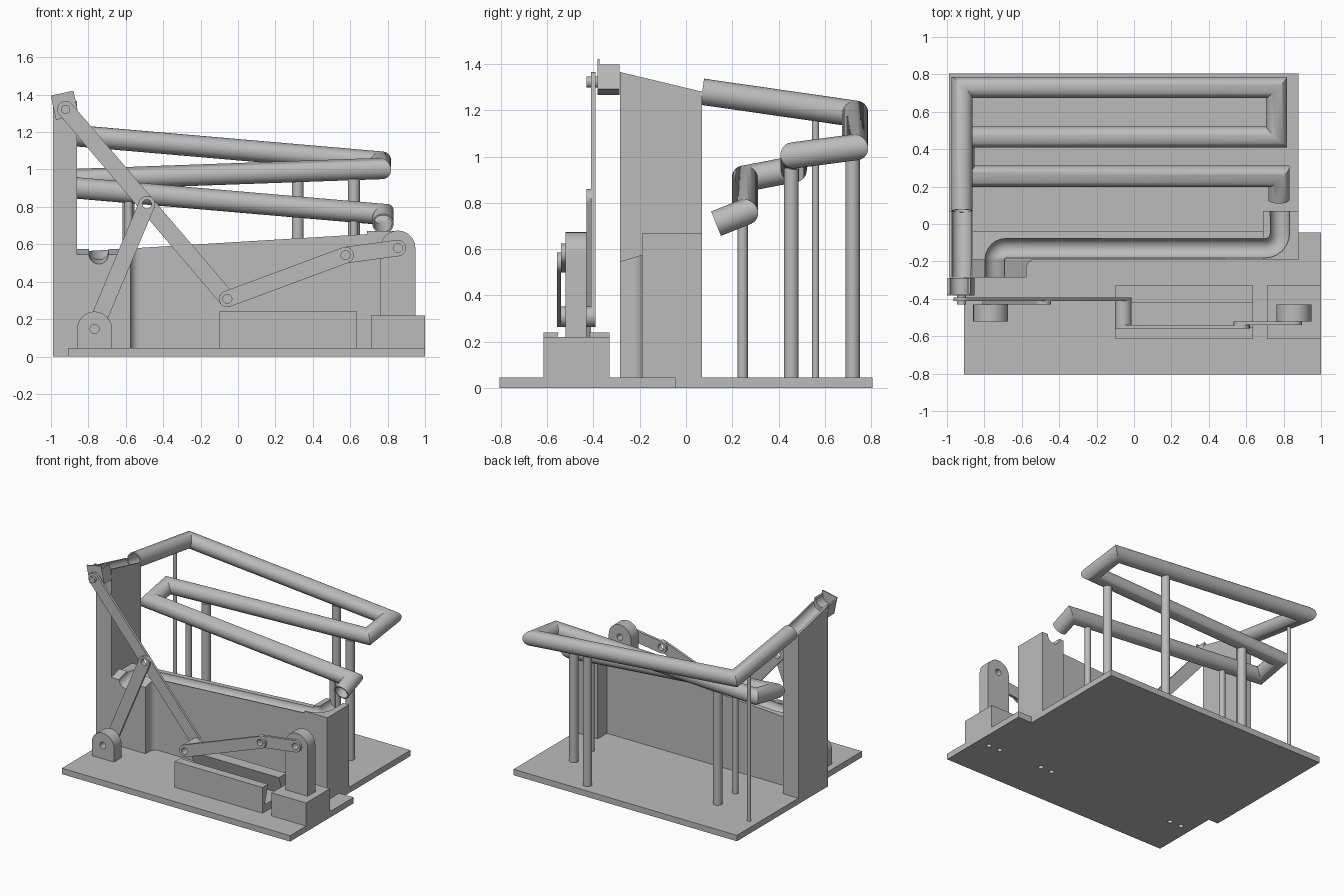
import bpy, bmesh, math
from mathutils import Vector, Matrix

if "Cube" in bpy.data.objects:
    bpy.data.objects.remove(bpy.data.objects["Cube"], do_unlink=True)

grey = bpy.data.materials.new("plain grey")
grey.use_nodes = True
grey.diffuse_color = (0.5, 0.5, 0.5, 1)
grey.node_tree.nodes["Principled BSDF"].inputs["Base Color"].default_value = (0.5, 0.5, 0.5, 1)


def smooth(mesh):
    mesh.shade_smooth()
    mesh.set_sharp_from_angle(angle=math.radians(32))


def finish(name, bm):
    bmesh.ops.recalc_face_normals(bm, faces=bm.faces)
    mesh = bpy.data.meshes.new(name)
    bm.to_mesh(mesh)
    bm.free()
    mesh.materials.append(grey)
    smooth(mesh)
    obj = bpy.data.objects.new(name, mesh)
    bpy.context.collection.objects.link(obj)
    return obj


def prism(name, outline, lo, hi, axis, top=None):
    """Extrude a 2D outline along an axis; top(u, v) may slope the far end."""
    place = {"x": lambda u, v, w: (w, u, v),
             "y": lambda u, v, w: (u, w, v),
             "z": lambda u, v, w: (u, v, w)}[axis]
    bm = bmesh.new()
    a = [bm.verts.new(place(u, v, lo)) for u, v in outline]
    b = [bm.verts.new(place(u, v, top(u, v) if top else hi)) for u, v in outline]
    bm.faces.new(a)
    bm.faces.new(b)
    for i in range(len(a)):
        j = (i + 1) % len(a)
        bm.faces.new((a[i], a[j], b[j], b[i]))
    return finish(name, bm)


def box(name, x0, x1, y0, y1, z0, z1):
    return prism(name, [(x0, y0), (x1, y0), (x1, y1), (x0, y1)], z0, z1, "z")


def arc(cx, cy, r, start, end, n=16):
    return [(cx + r * math.cos(math.radians(start + (end - start) * i / n)),
             cy + r * math.sin(math.radians(start + (end - start) * i / n)))
            for i in range(n + 1)]


def disc(name, cx, cy, r, lo, hi, axis):
    return prism(name, arc(cx, cy, r, 0, 360, 32)[:-1], lo, hi, axis)


def sweep(name, path, r, inner=None, n=32):
    """Mitred round bar along a path, or a hollow pipe when inner is given."""
    pts = [Vector(p) for p in path]
    dirs = [(q - p).normalized() for p, q in zip(pts, pts[1:])]
    side = dirs[0].cross(Vector((0, 0, 1))).normalized()
    up = side.cross(dirs[0])
    bm = bmesh.new()

    def skin(rad):
        ring = [pts[0] + rad * (side * math.cos(t) + up * math.sin(t))
                for t in (math.tau * i / n for i in range(n))]
        rings = [[bm.verts.new(v) for v in ring]]
        for k, d in enumerate(dirs):
            plane = d + dirs[k + 1] if k + 1 < len(dirs) else d
            ring = [v + d * ((pts[k + 1] - v).dot(plane) / d.dot(plane)) for v in ring]
            rings.append([bm.verts.new(v) for v in ring])
        for p, q in zip(rings, rings[1:]):
            bridge(p, q)
        return rings[0], rings[-1]

    def bridge(p, q):
        for i in range(n):
            j = (i + 1) % n
            bm.faces.new((p[i], p[j], q[j], q[i]))

    ends = skin(r)
    if inner:
        for p, q in zip(ends, skin(inner)):
            bridge(p, q)
    else:
        for e in ends:
            bm.faces.new(e)
    return finish(name, bm)


def cut(obj, *cutters):
    for c in cutters:
        mod = obj.modifiers.new("cut", "BOOLEAN")
        mod.operation, mod.solver, mod.object = "DIFFERENCE", "EXACT", c
    bpy.context.view_layer.update()
    deps = bpy.context.evaluated_depsgraph_get()
    mesh = bpy.data.meshes.new_from_object(obj.evaluated_get(deps))
    obj.modifiers.clear()
    obj.data = mesh
    smooth(mesh)


def drop(*objs):
    for o in objs:
        bpy.data.objects.remove(o, do_unlink=True)


HOLE = 0.024
BASE = 0.045


def drill(obj, *centres):
    tools = [disc("drill", x, z, HOLE, -0.7, -0.3, "y") for x, z in centres]
    cut(obj, *tools)
    drop(*tools)


def link(name, a, b, y0, y1, r=0.044):
    ang = math.degrees(math.atan2(b[1] - a[1], b[0] - a[0]))
    outline = arc(*a, r, ang + 90, ang + 270) + arc(*b, r, ang - 90, ang + 90)
    drill(prism(name, outline, y0, y1, "y"), a, b)


def bracket(name, x, z, z0, r=0.093):
    outline = [(x - r, z0), (x + r, z0)] + arc(x, z, r, 0, 180, 24)
    drill(prism(name, outline, -0.52, -0.43, "y"), (x, z))


# Base plates, with screw holes underneath the front one
front_base = box("front_base", -0.91, 1.0, -0.805, -0.045, 0, BASE)
screws = [disc("drill", x + s, -0.475, 0.018, -0.02, 0.03, "z")
          for x in (-0.77, 0.39, 0.855) for s in (-0.048, 0.048)]
cut(front_base, *screws)
drop(*screws)
box("back_base", -0.99, 0.88, -0.285, 0.805, 0, BASE)

# Tower with an open channel on its sloping top
tower = prism("tower", [(-0.285, BASE), (0.07, BASE), (0.07, 1.28), (-0.285, 1.365)],
              -0.99, -0.86, "x")
channel = sweep("channel", [(-0.922, -0.4, 1.39), (-0.922, 0.2, 1.25)], 0.052)
cut(tower, channel)
drop(channel)

# Lower wall and end blocks, with a rolling channel cut along the top
wall = prism("wall", [(-0.87, BASE), (0.7, BASE), (0.7, 0.655), (-0.87, 0.56)],
             -0.19, -0.04, "y")
end_block = box("wall_end_block", 0.69, 0.88, -0.19, 0.07, BASE, 0.67)
plan = [(-0.86, -0.19), (-0.86, -0.285), (-0.575, -0.285)] + \
       arc(-0.525, -0.24, 0.05, 180, 90, 8)
exit_block = prism("wall_exit_block", plan, BASE, 0, "z",
                   top=lambda u, v: 0.575 + (v + 0.19) * 0.3)
right_bend = [(x, y, 0.66) for x, y in arc(0.7, -0.05, 0.08, 0, -90, 6)]
left_bend = [(x, y, 0.57) for x, y in arc(-0.685, -0.19, 0.06, 90, 180, 6)]
channel = sweep("channel", [(0.78, 0.12, 0.67)] + right_bend + left_bend
                + [(-0.745, -0.36, 0.53)], 0.052)
for part in (wall, end_block, exit_block):
    cut(part, channel)
drop(channel)

# Zigzag return pipe
pipe = [(-0.92, 0.07, 1.28), (-0.92, 0.73, 1.185), (0.762, 0.73, 1.04),
        (0.762, 0.465, 1.005), (-0.91, 0.465, 0.945), (-0.91, 0.255, 0.905),
        (0.775, 0.255, 0.76), (0.775, 0.13, 0.71)]
sweep("return_pipe", pipe, 0.057, 0.048)

# Pipe posts: x, y, radius, top
for i, (x, y, r, top) in enumerate([
        (0.62, 0.455, 0.032, 0.95), (0.32, 0.72, 0.031, 1.03),
        (-0.585, 0.455, 0.032, 0.905), (-0.585, 0.245, 0.022, 0.83),
        (-0.92, 0.56, 0.015, 1.16), (0.62, 0.245, 0.022, 0.725)]):
    disc("pipe_post_%d" % (i + 1), x, y, r, BASE, top, "z")

# Drive block, slotted guide block and brackets
box("drive_block", 0.712, 1.0, -0.615, -0.33, BASE, 0.22)
guide = [(-0.615, BASE), (-0.33, BASE), (-0.33, 0.24), (-0.42, 0.24), (-0.375, 0.1),
         (-0.59, 0.1), (-0.55, 0.24), (-0.615, 0.24)]
prism("guide_block", guide, -0.1, 0.637, "x")
bracket("drive_bracket", 0.855, 0.58, 0.22)
bracket("pivot_bracket", -0.767, 0.147, BASE)

# Linkage
crank, elbow, knee = (0.855, 0.58), (0.575, 0.542), (-0.057, 0.308)
middle, foot, tip = (-0.487, 0.815), (-0.767, 0.147), (-0.922, 1.322)
link("crank_link", crank, elbow, -0.54, -0.52)
link("drive_rod", elbow, knee, -0.558, -0.54)
link("rocker_link", middle, foot, -0.43, -0.411)

# Long lifting arm carries three pivots
link("lifting_arm", tip, knee, -0.411, -0.392)
drill(bpy.data.objects["lifting_arm"], middle)
drill(disc("knee_spacer", *knee, 0.044, -0.54, -0.411, "y"), knee)

# Tilted ball cup on its pin at the end of the arm
disc("cup_pin", *tip, HOLE, -0.43, -0.375, "y")
tilt = math.radians(12)


def tilted(points):
    return [(tip[0] + u * math.cos(tilt) - v * math.sin(tilt),
             tip[1] + u * math.sin(tilt) + v * math.cos(tilt)) for u, v in points]


plate = [(-0.062, -0.045), (0.062, -0.045), (0.062, 0.088), (-0.062, 0.088)]
scoop = [(-0.062, -0.045), (0.062, -0.045), (0.062, 0.065)] + \
    arc(0, 0.065, 0.05, 0, -180, 16) + [(-0.062, 0.065)]
prism("cup_plate", tilted(plate), -0.382, -0.373, "y")
prism("cup_scoop", tilted(scoop), -0.373, -0.288, "y")
